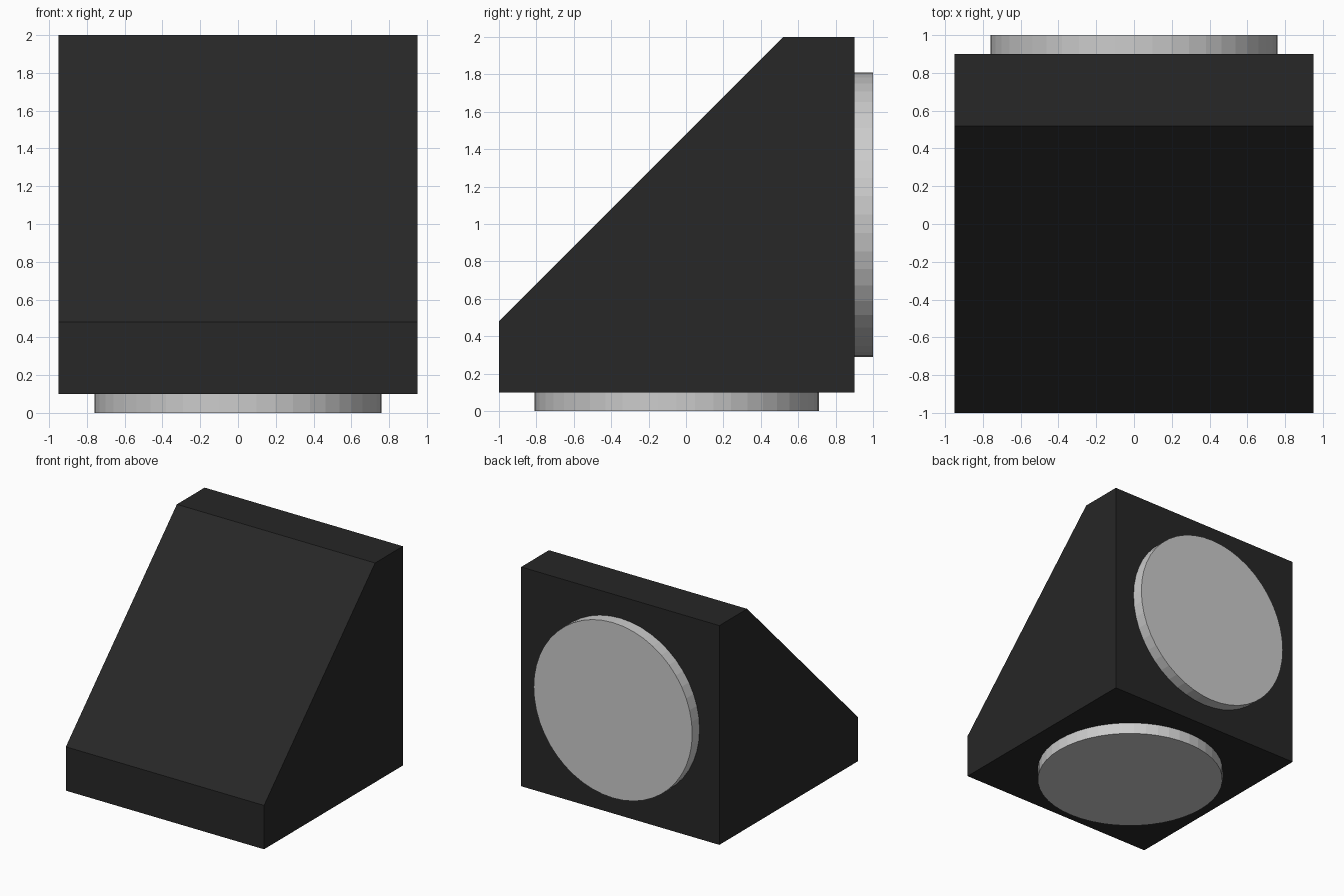
import bpy, bmesh, math
from mathutils import Matrix

if "Cube" in bpy.data.objects:
    bpy.data.objects.remove(bpy.data.objects["Cube"])

HALF_WIDTH = 0.95
RADIUS, THICKNESS = 0.76, 0.1


def add_object(name, bm):
    bmesh.ops.recalc_face_normals(bm, faces=bm.faces)
    mesh = bpy.data.meshes.new(name)
    bm.to_mesh(mesh)
    bm.free()
    obj = bpy.data.objects.new(name, mesh)
    bpy.context.collection.objects.link(obj)
    return obj


def add_disc(name, centre, turn=0.0):
    bm = bmesh.new()
    matrix = Matrix.Translation(centre) @ Matrix.Rotation(turn, 4, 'X')
    bmesh.ops.create_cone(bm, cap_ends=True, segments=48, radius1=RADIUS,
                          radius2=RADIUS, depth=THICKNESS, matrix=matrix)
    return add_object(name, bm)


# Sloped body: side profile (y, z) extruded across x
profile = [(-1, 0.1), (0.9, 0.1), (0.9, 2), (0.52, 2), (-1, 0.48)]
bm = bmesh.new()
side = bm.faces.new([bm.verts.new((-HALF_WIDTH, y, z)) for y, z in profile])
ext = bmesh.ops.extrude_face_region(bm, geom=[side], use_keep_orig=True)
verts = [g for g in ext["geom"] if isinstance(g, bmesh.types.BMVert)]
bmesh.ops.translate(bm, verts=verts, vec=(2 * HALF_WIDTH, 0, 0))
body = add_object("wedge_body", bm)

black = bpy.data.materials.new("black")
black.diffuse_color = (0.02, 0.02, 0.02, 1)
black.use_nodes = True
black.node_tree.nodes["Principled BSDF"].inputs["Base Color"].default_value = black.diffuse_color
body.data.materials.append(black)

# Round pads under the body and on its back
add_disc("bottom_disc", (0, -0.05, 0.05))
add_disc("back_disc", (0, 0.95, 1.05), math.pi / 2)
